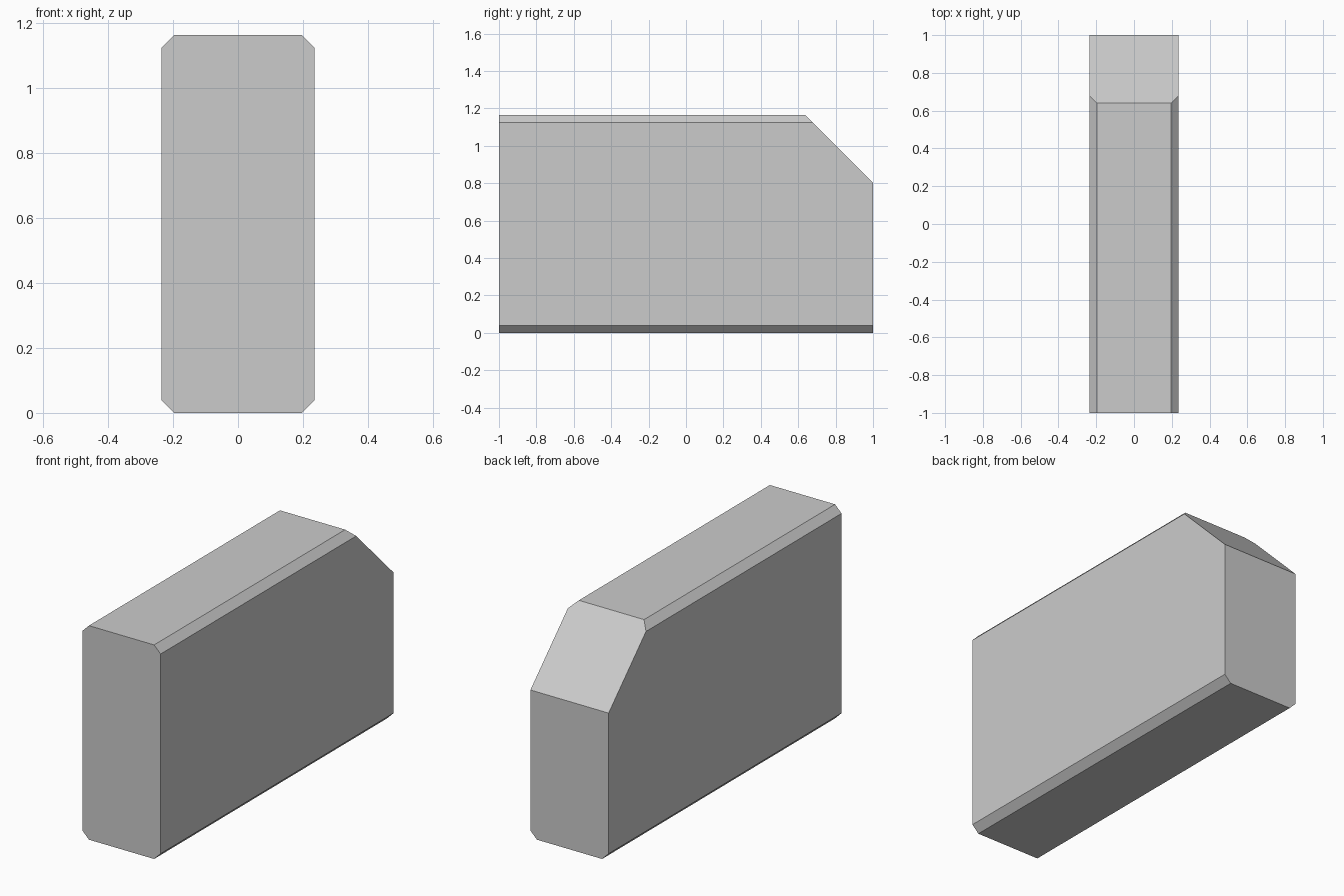
import bpy, bmesh

if "Cube" in bpy.data.objects:
    bpy.data.objects.remove(bpy.data.objects["Cube"])

HALF_W, HEIGHT, CHAMFER = 0.235, 1.163, 0.039
CUT = 0.36  # size of the 45 degree cut on the upper back edge

# Block: chamfered cross-section swept from front to back
a, b = HALF_W, HALF_W - CHAMFER
right = [(b, 0), (a, CHAMFER), (a, HEIGHT - CHAMFER), (b, HEIGHT)]
profile = right + [(-x, z) for x, z in reversed(right)]

bm = bmesh.new()
front = bm.faces.new([bm.verts.new((x, -1, z)) for x, z in profile])
swept = bmesh.ops.extrude_face_region(bm, geom=[front], use_keep_orig=True)
verts = [g for g in swept["geom"] if isinstance(g, bmesh.types.BMVert)]
bmesh.ops.translate(bm, verts=verts, vec=(0, 2, 0))

# Sloped upper back: slice the corner off and close the opening
cut = bmesh.ops.bisect_plane(
    bm, geom=bm.verts[:] + bm.edges[:] + bm.faces[:],
    plane_co=(0, 1, HEIGHT - CUT), plane_no=(0, 1, 1), clear_outer=True)
rim = [g for g in cut["geom_cut"] if isinstance(g, bmesh.types.BMEdge)]
bmesh.ops.contextual_create(bm, geom=rim)
bmesh.ops.recalc_face_normals(bm, faces=bm.faces[:])

mesh = bpy.data.meshes.new("chamfered_block")
bm.to_mesh(mesh)
bm.free()
block = bpy.data.objects.new("chamfered_block", mesh)
bpy.context.collection.objects.link(block)
